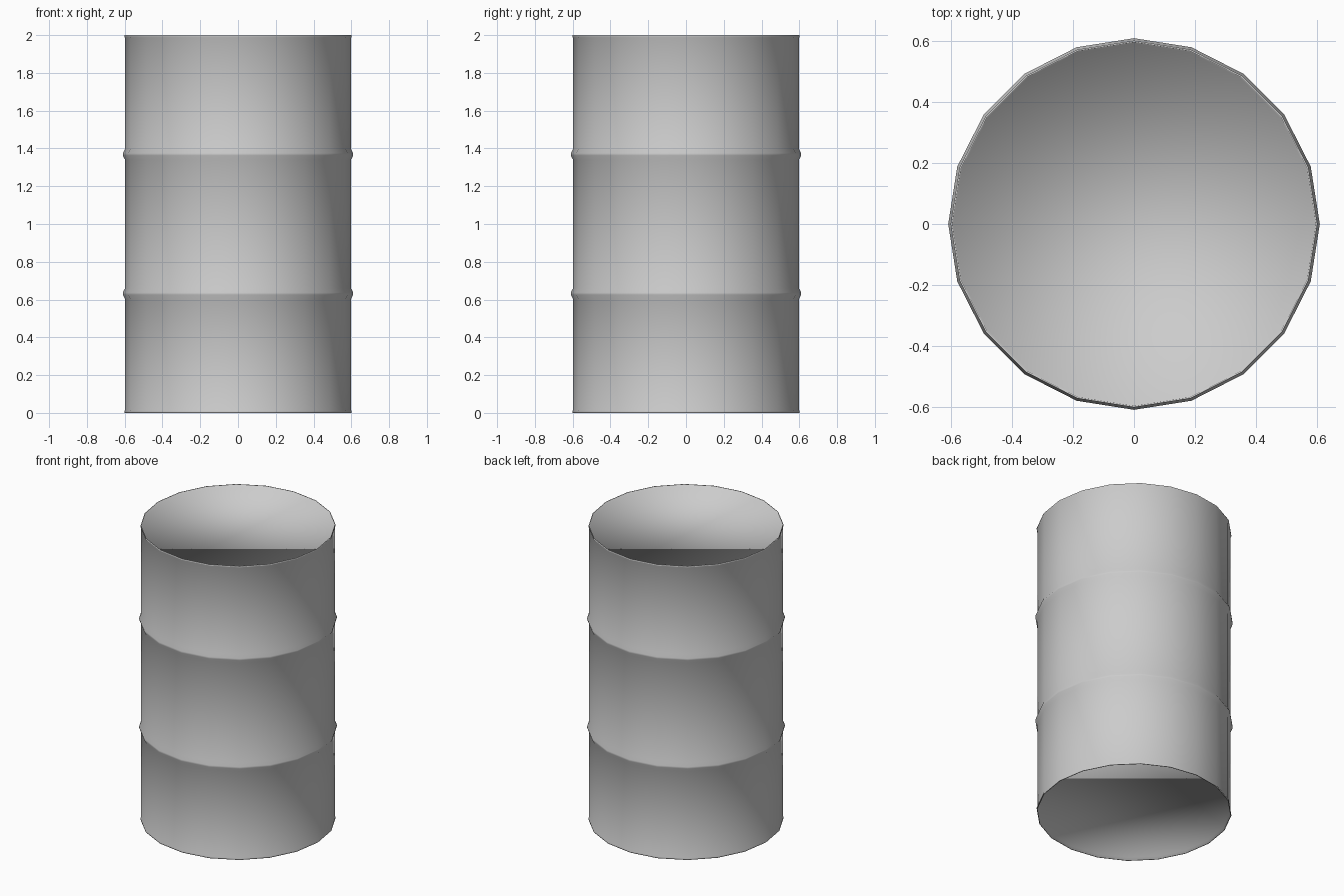
import bpy
import bmesh
from math import sin, cos, tau

if "Cube" in bpy.data.objects:
    bpy.data.objects.remove(bpy.data.objects["Cube"])

SIDES = 20

# Lower half of the drum profile (radius, height): recessed end, lip, wall, rib
half = [
    (0.593, 0.020),
    (0.597, 0.000),
    (0.602, 0.000),
    (0.602, 0.008),
    (0.598, 0.016),
    (0.598, 0.602),
    (0.610, 0.625),
    (0.610, 0.637),
    (0.598, 0.660),
]
# Mirror it for the upper half
profile = half + [(r, 2 - z) for r, z in reversed(half)]

bm = bmesh.new()
rings = [[bm.verts.new((r * cos(tau * i / SIDES), r * sin(tau * i / SIDES), z))
          for i in range(SIDES)] for r, z in profile]

# Drum wall
for low, high in zip(rings, rings[1:]):
    for i in range(SIDES):
        j = (i + 1) % SIDES
        bm.faces.new((low[i], low[j], high[j], high[i]))

# Recessed bottom and lid
bm.faces.new(reversed(rings[0]))
bm.faces.new(rings[-1])

for face in bm.faces:
    face.smooth = True

mesh = bpy.data.meshes.new("drum_barrel")
bm.to_mesh(mesh)
bm.free()
bpy.context.collection.objects.link(bpy.data.objects.new("drum_barrel", mesh))
